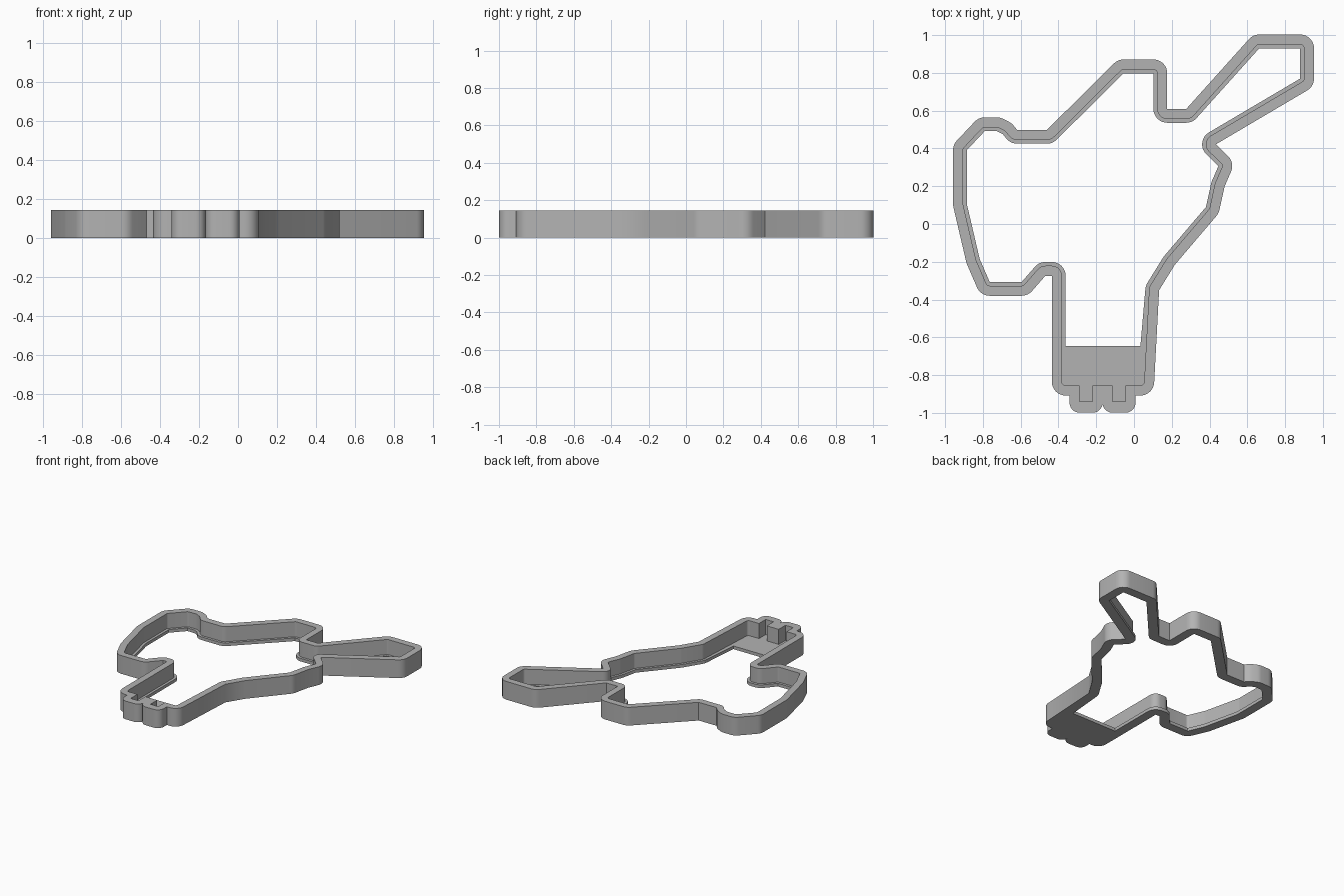
import bpy, bmesh, math
from mathutils import Vector

if "Cube" in bpy.data.objects:
    bpy.data.objects.remove(bpy.data.objects["Cube"])

HEIGHT, LEDGE_Z = 0.145, 0.025
BAND, LEDGE = 0.073, 0.02      # full rim width, ledge width
FLOOR_Y = -0.645               # edge of the solid floor at the base

# Inner rim outline, clockwise seen from above
OUTLINE = [(.88, .93), (.88, .77), (.314, .436), (.447, .307), (.41, .222), (.381, .09),
           (.156, -.174), (.061, -.328), (.034, -.835), (-.362, -.835), (-.362, -.201),
           (-.502, -.201), (-.595, -.307), (-.764, -.307), (-.817, -.185), (-.885, .106),
           (-.885, .391), (-.79, .492), (-.727, .492), (-.695, .476), (-.653, .425),
           (-.431, .425), (-.055, .798), (.103, .798), (.103, .536), (.309, .536), (.663, .93)]


def offset_loop(points, d, band):
    """Offset outwards by d; outer corners round outside, notches round inside."""
    pts = [Vector(p) for p in points]
    out = []
    for i, p in enumerate(pts):
        d1 = (p - pts[i - 1]).normalized()
        d2 = (pts[(i + 1) % len(pts)] - p).normalized()
        n1, n2 = Vector((-d1.y, d1.x)), Vector((-d2.y, d2.x))
        turn = math.atan2(d1.x * d2.y - d1.y * d2.x, d1.dot(d2))
        if turn < 0:
            centre, radius = p, d
        else:
            centre, radius = p + (n1 + n2) * (band / (1 + n1.dot(n2))), d - band
        steps = max(1, math.ceil(abs(turn) / math.radians(12)))
        a = math.atan2(n1.y, n1.x)
        for s in range(steps + 1):
            t = a + turn * s / steps
            out.append(centre + Vector((math.cos(t), math.sin(t))) * radius)
    return out


def prism(name, loop, z0, z1):
    clean = []
    for p in loop:
        if not clean or (p - clean[-1]).length > 1e-4:
            clean.append(p)
    if (clean[0] - clean[-1]).length < 1e-4:
        clean.pop()
    bm = bmesh.new()
    face = bm.faces.new([bm.verts.new((p.x, p.y, z0)) for p in clean])
    top = bmesh.ops.extrude_face_region(bm, geom=[face])["geom"]
    bmesh.ops.translate(bm, vec=(0, 0, z1 - z0),
                        verts=[v for v in top if isinstance(v, bmesh.types.BMVert)])
    bmesh.ops.recalc_face_normals(bm, faces=bm.faces)
    me = bpy.data.meshes.new(name)
    bm.to_mesh(me)
    bm.free()
    ob = bpy.data.objects.new(name, me)
    bpy.context.collection.objects.link(ob)
    return ob


def combine(target, tool, operation):
    tool.hide_render = True
    mod = target.modifiers.new("combine", 'BOOLEAN')
    mod.operation, mod.object, mod.solver = operation, tool, 'EXACT'
    bpy.context.view_layer.objects.active = target
    bpy.ops.object.modifier_apply(modifier=mod.name)
    bpy.data.objects.remove(tool, do_unlink=True)


def rectangle(x0, x1, y0, y1):
    return [Vector(p) for p in ((x0, y1), (x1, y1), (x1, y0), (x0, y0))]


# Solid body with two rounded prongs at the base
body = prism("outline_cutter", offset_loop(OUTLINE, BAND, BAND), 0, HEIGHT)
SLOTS = [(-.288, -.219), (-.114, -.045)]
for x0, x1 in SLOTS:
    shape = offset_loop(rectangle(x0, x1, -.946, -.88), .053, .053)
    combine(body, prism("prong", shape, 0, HEIGHT), 'UNION')

# Hollow above the ledge, then the slots in the prongs
combine(body, prism("hollow", offset_loop(OUTLINE, LEDGE, BAND), LEDGE_Z, .3), 'DIFFERENCE')
for x0, x1 in SLOTS:
    combine(body, prism("slot", rectangle(x0, x1, -.94, -.8), LEDGE_Z, .3), 'DIFFERENCE')

# Opening through the bottom, leaving the ledge and the floor at the base
opening = [Vector((p.x, max(p.y, FLOOR_Y))) for p in offset_loop(OUTLINE, 0, BAND)]
# end the opening exactly on the slanted right wall
x_right = .061 + (.034 - .061) * (FLOOR_Y + .328) / (-.835 + .328)
for p in opening:
    if p.y == FLOOR_Y and p.x > -.2:
        p.x = x_right
combine(body, prism("opening", opening, -.1, .3), 'DIFFERENCE')

grey = bpy.data.materials.new("grey plastic")
grey.diffuse_color = (.45, .45, .45, 1)
grey.use_nodes = True
grey.node_tree.nodes["Principled BSDF"].inputs["Base Color"].default_value = grey.diffuse_color
body.data.materials.clear()
body.data.materials.append(grey)
for poly in body.data.polygons:
    poly.material_index = 0

bpy.ops.object.select_all(action='DESELECT')
body.select_set(True)
bpy.context.view_layer.objects.active = body
bpy.ops.object.shade_smooth_by_angle()
